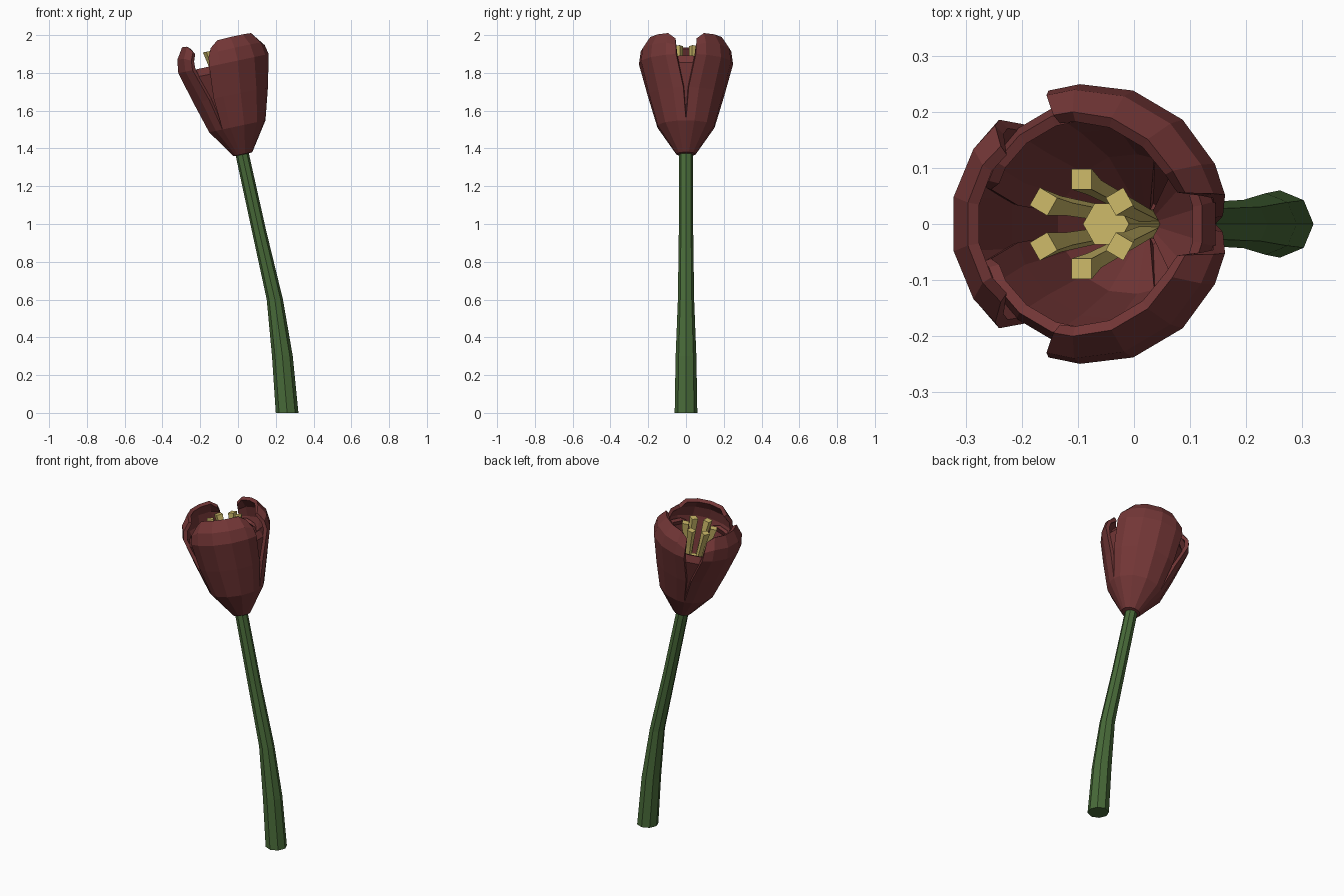
import bpy, math
from mathutils import Matrix, Vector

if "Cube" in bpy.data.objects:
    bpy.data.objects.remove(bpy.data.objects["Cube"])


def material(name, rgb):
    m = bpy.data.materials.new(name)
    m.diffuse_color = (*rgb, 1)
    m.use_nodes = True
    m.node_tree.nodes["Principled BSDF"].inputs["Base Color"].default_value = m.diffuse_color
    return m


RED = material("petal_red", (0.17, 0.037, 0.037))
GREEN = material("stem_green", (0.065, 0.145, 0.04))
YELLOW = material("stamen_yellow", (0.6, 0.48, 0.14))
# the flower head leans towards -x
HEAD = Matrix.Translation((0.025, 0, 1.37)) @ Matrix.Rotation(math.radians(-12), 4, 'Y')


def make(name, verts, faces, mat, matrix=Matrix()):
    me = bpy.data.meshes.new(name)
    me.from_pydata([matrix @ Vector(v) for v in verts], [], faces)
    me.materials.append(mat)
    ob = bpy.data.objects.new(name, me)
    bpy.context.collection.objects.link(ob)
    return ob


def tube(name, rings, sides, mat, matrix=Matrix(), turn=0.0):
    """Closed tube through rings of (centre x, y, z, radius)."""
    verts = [(x + r * math.cos(turn + math.tau * k / sides),
              y + r * math.sin(turn + math.tau * k / sides), z)
             for x, y, z, r in rings for k in range(sides)]
    faces = [(i * sides + k, i * sides + (k + 1) % sides,
              (i + 1) * sides + (k + 1) % sides, (i + 1) * sides + k)
             for i in range(len(rings) - 1) for k in range(sides)]
    faces.append(tuple(reversed(range(sides))))
    faces.append(tuple(range(len(verts) - sides, len(verts))))
    return make(name, verts, faces, mat, matrix)


def petal(name, angle, profile, thickness):
    """Curved strip; profile rows are (radius, height, half width in degrees, corner drop)."""
    cols = (-1, -0.72, -0.25, 0.25, 0.72, 1)
    n = len(cols)
    verts = []
    for r, h, half, drop in profile:
        for c in cols:
            a = math.radians(angle + c * half)
            verts.append((r * math.cos(a), r * math.sin(a), h - drop * max(0, abs(c) - 0.7) / 0.3))
    faces = [(i * n + j, i * n + j + 1, (i + 1) * n + j + 1, (i + 1) * n + j)
             for i in range(len(profile) - 1) for j in range(n - 1)]
    ob = make(name, verts, faces, RED, HEAD)
    mod = ob.modifiers.new("thickness", 'SOLIDIFY')
    mod.thickness = thickness
    mod.offset = -1


# stem
tube("stem", [(0.26, 0, 0, 0.06), (0.235, 0, 0.3, 0.055), (0.195, 0, 0.6, 0.043),
              (0.11, 0, 0.97, 0.038), (0.02, 0, 1.38, 0.036)], 8, GREEN)

# three outer and three inner petals
OUTER = [(0.015, -0.005, 60, 0), (0.052, 0, 60, 0), (0.155, 0.15, 60, 0), (0.205, 0.32, 56, 0),
         (0.25, 0.49, 48, 0), (0.24, 0.56, 47, 0.02), (0.2, 0.62, 44, 0.035)]
INNER = [(0.04, 0.02, 50, 0), (0.143, 0.15, 50, 0), (0.19, 0.32, 48, 0),
         (0.222, 0.45, 42, 0.01), (0.205, 0.49, 38, 0.02)]
for k in range(3):
    petal(f"outer_petal_{k + 1}", 60 + 120 * k, OUTER, 0.022)
    petal(f"inner_petal_{k + 1}", 120 * k, INNER, 0.02)

# pistil and ring of six stamens
tube("pistil", [(0, 0, 0.01, 0.03), (0, 0, 0.3, 0.032), (0, 0, 0.36, 0.042)], 6, YELLOW, HEAD)
for k in range(6):
    a = math.radians(30 + 60 * k)
    c, s = math.cos(a), math.sin(a)
    tube(f"stamen_{k + 1}", [(0.02 * c, 0.02 * s, 0.05, 0.013), (0.065 * c, 0.065 * s, 0.46, 0.018),
                             (0.08 * c, 0.08 * s, 0.57, 0.026)], 4, YELLOW, HEAD, a + math.pi / 4)
